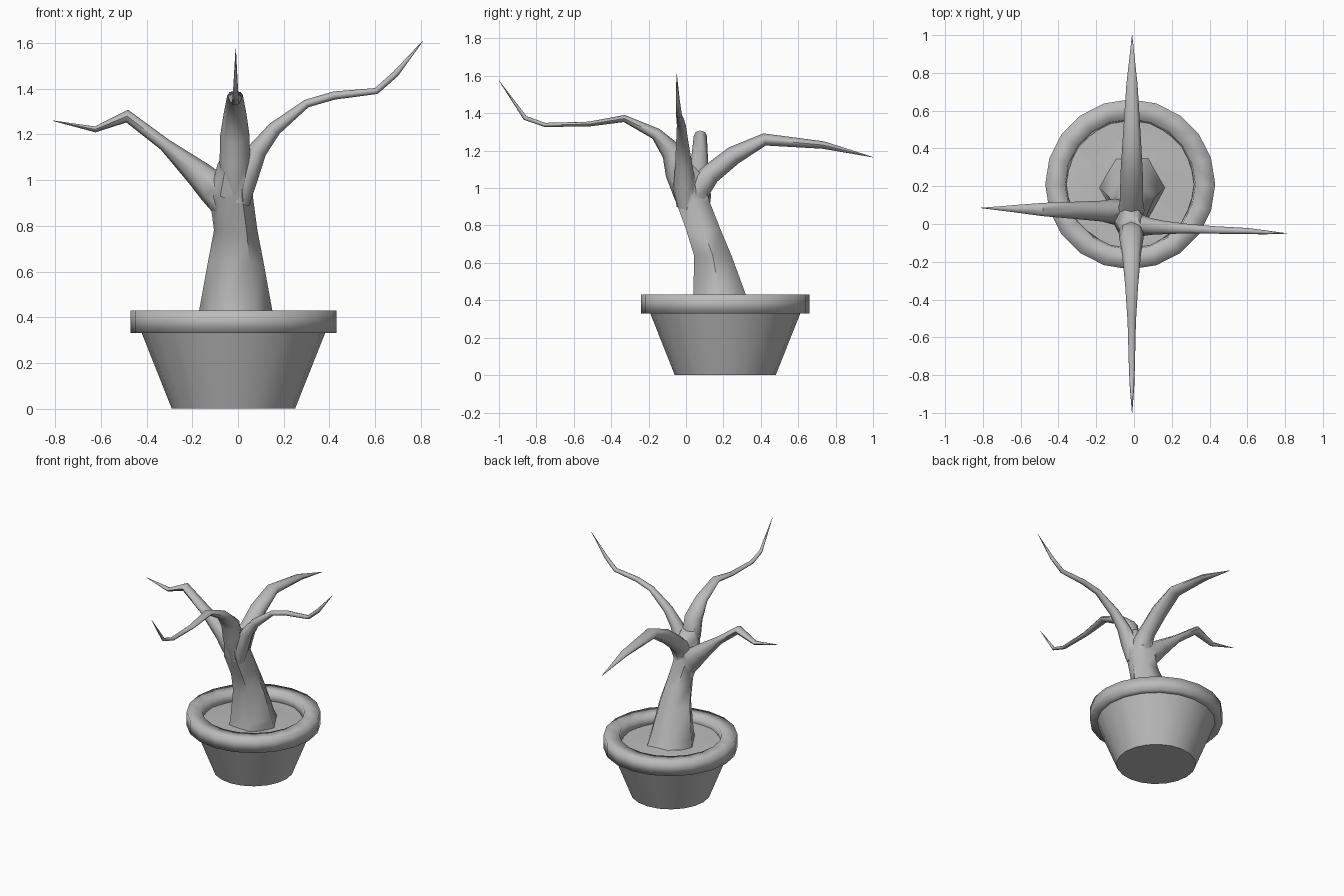
import bpy, bmesh, math, random
from mathutils import Vector

random.seed(4)
if "Cube" in bpy.data.objects:
    bpy.data.objects.remove(bpy.data.objects["Cube"])

grey = bpy.data.materials.new("plain grey")
grey.use_nodes = True
grey.diffuse_color = (0.5, 0.5, 0.5, 1)
grey.node_tree.nodes["Principled BSDF"].inputs["Base Color"].default_value = (0.5, 0.5, 0.5, 1)

POT = Vector((-0.02, 0.21, 0))


def finish(name, bm, angle):
    """Turn a bmesh into a shaded object."""
    bmesh.ops.remove_doubles(bm, verts=bm.verts, dist=0.0005)
    bmesh.ops.recalc_face_normals(bm, faces=bm.faces)
    mesh = bpy.data.meshes.new(name)
    bm.to_mesh(mesh)
    bm.free()
    mesh.materials.append(grey)
    obj = bpy.data.objects.new(name, mesh)
    bpy.context.collection.objects.link(obj)
    shade(obj, angle)
    return obj


def shade(obj, angle):
    bpy.ops.object.select_all(action="DESELECT")
    obj.select_set(True)
    bpy.context.view_layer.objects.active = obj
    bpy.ops.object.shade_smooth_by_angle(angle=math.radians(angle))


def loft(bm, rings, closed=False, caps=True):
    """Bridge successive rings of points with quads."""
    loops = [[bm.verts.new(p) for p in ring] for ring in rings]
    pairs = list(zip(loops, loops[1:])) + ([(loops[-1], loops[0])] if closed else [])
    for a, b in pairs:
        n = len(a)
        for i in range(n):
            j = (i + 1) % n
            bm.faces.new((a[i], a[j], b[j], b[i]))
    if caps and not closed:
        bm.faces.new(loops[0])
        bm.faces.new(loops[-1])


def ring(center, u, v, sides):
    steps = [2 * math.pi * i / sides for i in range(sides)]
    return [center + u * math.cos(a) + v * math.sin(a) for a in steps]


def revolve(name, profile, angle, closed=False, caps=True):
    bm = bmesh.new()
    rings = [ring(POT + Vector((0, 0, z)), Vector((r, 0, 0)), Vector((0, r, 0)), 20)
             for r, z in profile]
    loft(bm, rings, closed, caps)
    return finish(name, bm, angle)


def branch(name, along, start, tip, path):
    """Tapered tube: path holds distance, height, side radius, up radius."""
    x_axis = along == "x"
    side = Vector((0, 1, 0)) if x_axis else Vector((1, 0, 0))
    pts = []
    for i, (d, z, _, _) in enumerate(path):
        off = start + (tip - start) * i / (len(path) - 1)
        pts.append(Vector((d, off, z) if x_axis else (off, d, z)))
    rings = []
    for i, p in enumerate(pts):
        before = (p - pts[max(i - 1, 0)]).normalized()
        after = (pts[min(i + 1, len(pts) - 1)] - p).normalized()
        up = side.cross((before + after).normalized())
        rings.append(ring(p, side * path[i][2], up * path[i][3], 8))
    bm = bmesh.new()
    loft(bm, rings)
    return finish(name, bm, 60)


# Pot body and its overhanging rim
revolve("pot_body", [(0.27, 0), (0.405, 0.34)], 40)
revolve("pot_rim", [(0.39, 0.33), (0.45, 0.33), (0.45, 0.43), (0.345, 0.43), (0.335, 0.34)],
        100, closed=True)

# Uneven soil
bm = bmesh.new()
loft(bm, [[p + Vector((0, 0, random.uniform(-0.015, 0.015)))
           for p in ring(POT + Vector((0, 0, 0.37)), Vector((r, 0, 0)), Vector((0, r, 0)), 10)]
          for r in (0.35, 0.25, 0.15)])
finish("soil", bm, 60)

# Leaning six-sided trunk: x, y, z, half width, half depth
trunk_rings = [
    (-0.01, 0.195, 0.345, 0.178, 0.165),
    (-0.01, 0.18, 0.43, 0.16, 0.14),
    (-0.01, 0.143, 0.64, 0.122, 0.1),
    (-0.01, 0.092, 0.78, 0.095, 0.092),
    (-0.03, 0.035, 0.93, 0.095, 0.09),
    (-0.015, 0.0, 1.07, 0.075, 0.085),
    (-0.01, -0.01, 1.12, 0.05, 0.05),
]
bm = bmesh.new()
loft(bm, [ring(Vector((x, y, z)), Vector((w, 0, 0)), Vector((0, d / 0.866, 0)), 6)
          for x, y, z, w, d in trunk_rings])
tree = finish("tree", bm, 60)

# Four branches growing out of the trunk
branches = [
    branch("right_branch", "x", 0.06, 0.085, [
        (-0.03, 0.84, 0.06, 0.05), (-0.1, 0.96, 0.07, 0.075), (-0.17, 1.025, 0.055, 0.06),
        (-0.32, 1.155, 0.045, 0.028), (-0.485, 1.28, 0.035, 0.028),
        (-0.625, 1.222, 0.02, 0.013), (-0.81, 1.26, 0.001, 0.001)]),
    branch("left_branch", "x", 0.0, -0.05, [
        (0.0, 0.9, 0.05, 0.05), (0.035, 1.02, 0.06, 0.055), (0.085, 1.13, 0.045, 0.042),
        (0.16, 1.225, 0.035, 0.031), (0.3, 1.335, 0.024, 0.018), (0.42, 1.37, 0.02, 0.018),
        (0.605, 1.39, 0.016, 0.014), (0.69, 1.465, 0.011, 0.014), (0.81, 1.61, 0.001, 0.001)]),
    branch("front_branch", "y", -0.015, -0.01, [
        (0.0, 0.95, 0.06, 0.06), (-0.045, 1.08, 0.066, 0.065), (-0.07, 1.19, 0.065, 0.06),
        (-0.16, 1.29, 0.05, 0.032), (-0.33, 1.372, 0.034, 0.019), (-0.52, 1.342, 0.022, 0.013),
        (-0.755, 1.338, 0.016, 0.011), (-0.86, 1.375, 0.012, 0.012), (-1, 1.575, 0.001, 0.001)]),
    branch("back_branch", "y", -0.015, -0.01, [
        (0.04, 0.9, 0.06, 0.06), (0.07, 1.01, 0.07, 0.07), (0.13, 1.075, 0.06, 0.055),
        (0.255, 1.175, 0.06, 0.05), (0.42, 1.26, 0.05, 0.033), (0.735, 1.23, 0.03, 0.02),
        (1, 1.165, 0.001, 0.001)]),
]

# Fuse the branches into the trunk so the forks read as one skin
for part in branches:
    join = tree.modifiers.new(part.name, "BOOLEAN")
    join.operation = "UNION"
    join.solver = "EXACT"
    join.object = part
    bpy.ops.object.select_all(action="DESELECT")
    tree.select_set(True)
    bpy.context.view_layer.objects.active = tree
    bpy.ops.object.modifier_apply(modifier=join.name)
    bpy.data.objects.remove(part)
shade(tree, 75)
